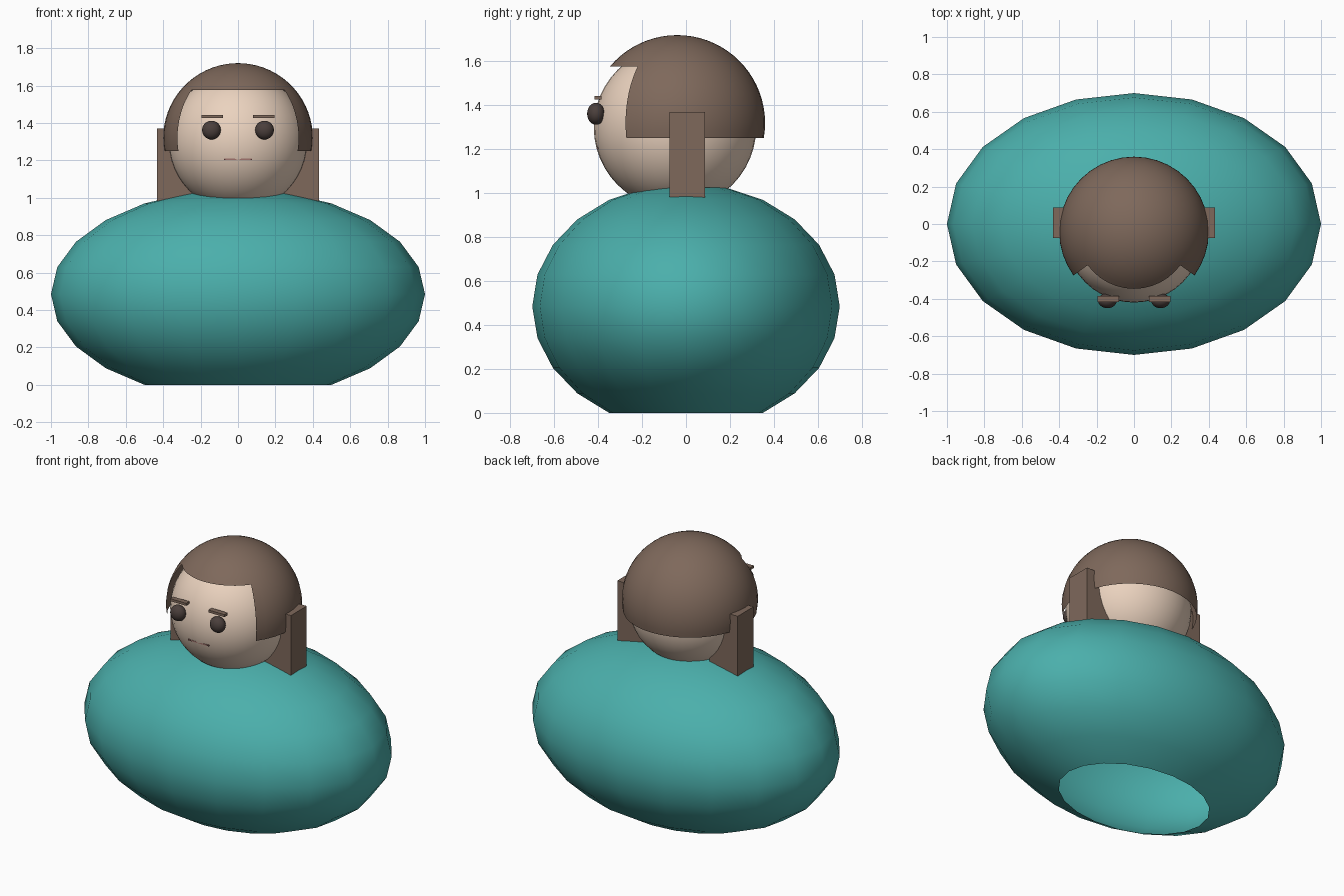
import bpy, bmesh
from math import sin, cos, radians
from mathutils import Vector

if "Cube" in bpy.data.objects:
    bpy.data.objects.remove(bpy.data.objects["Cube"])


def material(name, rgb):
    m = bpy.data.materials.new(name)
    m.diffuse_color = (*rgb, 1)
    m.use_nodes = True
    m.node_tree.nodes["Principled BSDF"].inputs["Base Color"].default_value = m.diffuse_color
    return m


TEAL = material("teal", (0.07, 0.43, 0.41))
SKIN = material("skin", (0.83, 0.65, 0.52))
BROWN = material("brown", (0.21, 0.14, 0.105))
DARK = material("dark_brown", (0.07, 0.05, 0.045))
LIP = material("lip", (0.35, 0.17, 0.15))


def finish(name, bm, mat, smooth):
    for f in bm.faces:
        f.smooth = smooth
    me = bpy.data.meshes.new(name)
    bm.to_mesh(me)
    bm.free()
    me.materials.append(mat)
    ob = bpy.data.objects.new(name, me)
    bpy.context.collection.objects.link(ob)
    return ob


def ball(name, loc, radii, segs, rings, mat, remove=None):
    """Smooth ellipsoid; remove(direction) picks unit-sphere faces to delete."""
    bm = bmesh.new()
    bmesh.ops.create_uvsphere(bm, u_segments=segs, v_segments=rings, radius=1)
    if remove:
        gone = [f for f in bm.faces if remove(f.calc_center_median().normalized())]
        bmesh.ops.delete(bm, geom=gone, context='FACES')
    for v in bm.verts:
        v.co = Vector(c * r + o for c, r, o in zip(v.co, radii, loc))
    return finish(name, bm, mat, True)


def box(name, lo, hi, mat):
    bm = bmesh.new()
    bmesh.ops.create_cube(bm, size=1)
    for v in bm.verts:
        v.co = Vector(a + (c + 0.5) * (b - a) for c, a, b in zip(v.co, lo, hi))
    return finish(name, bm, mat, False)


# Hair opening: everything below the hairline, plus a window for the face
def hair_gap(d):
    below = d.z < sin(radians(-10))
    flat = Vector((d.x, d.y)).normalized()
    return below or (d.z < sin(radians(40)) and -flat.y > cos(radians(54)))


# Body with open underside
ball("body", (0, 0, 0.485), (1, 0.7, 0.56), 20, 12, TEAL,
     lambda d: d.z < -sin(radians(60)))

# Head and hair cap
ball("head", (0, -0.05, 1.3), (0.37, 0.37, 0.37), 40, 24, SKIN)
ball("hair", (0, -0.04, 1.32), (0.4, 0.4, 0.4), 40, 36, BROWN, hair_gap)

# Mirrored hair locks, eyes and eyebrows
for side, s in (("left", -1), ("right", 1)):
    def pair(name, x0, x1, y, z, mat):
        a, b = sorted((s * x0, s * x1))
        box(f"{side}_{name}", (a, y[0], z[0]), (b, y[1], z[1]), mat)

    pair("hair_lock", 0.23, 0.432, (-0.075, 0.087), (0.9, 1.37), BROWN)
    pair("eyebrow", 0.08, 0.195, (-0.417, -0.384), (1.427, 1.443), BROWN)
    ball(f"{side}_eye", (s * 0.142, -0.41, 1.362), (0.05, 0.04, 0.05), 24, 16, DARK)

# Mouth
box("mouth", (-0.075, -0.407, 1.201), (0.075, -0.38, 1.209), LIP)
